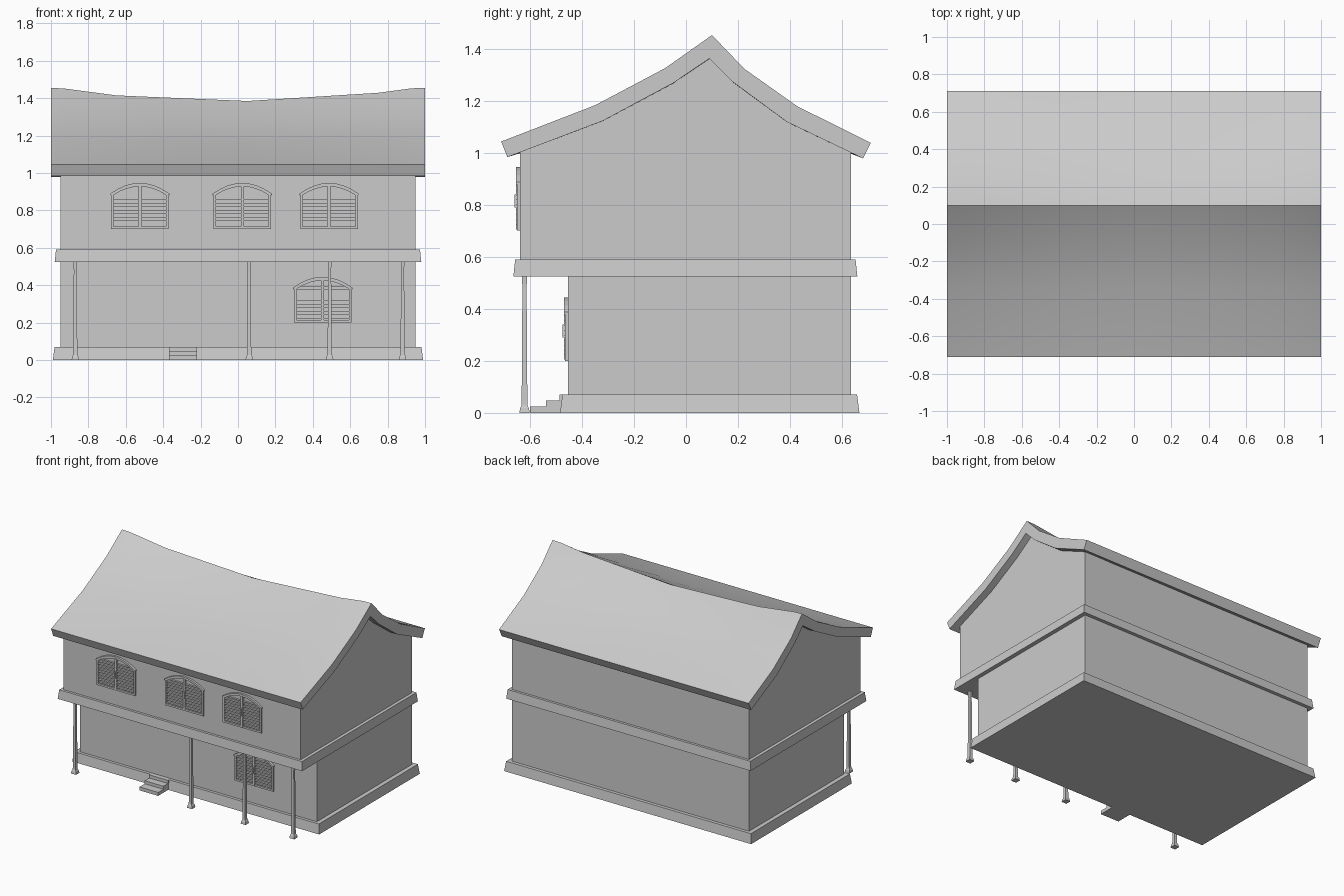
import bpy, bmesh, math

if "Cube" in bpy.data.objects:
    bpy.data.objects.remove(bpy.data.objects["Cube"])


def make(name, verts, faces, smooth=False):
    me = bpy.data.meshes.new(name)
    me.from_pydata(verts, [], faces)
    bm = bmesh.new()
    bm.from_mesh(me)
    bmesh.ops.recalc_face_normals(bm, faces=bm.faces)
    bm.to_mesh(me)
    bm.free()
    ob = bpy.data.objects.new(name, me)
    bpy.context.collection.objects.link(ob)
    if smooth:
        bpy.ops.object.select_all(action='DESELECT')
        bpy.context.view_layer.objects.active = ob
        ob.select_set(True)
        bpy.ops.object.shade_smooth_by_angle(angle=math.radians(25))
    return ob


def loft(name, rings, smooth=False, closed=False):
    """Join equal-sized loops of points; cap the ends unless closed on itself."""
    n, m = len(rings[0]), len(rings)
    faces = []
    for k in range(m if closed else m - 1):
        a, b = k * n, (k + 1) % m * n
        faces += [(a + i, a + (i + 1) % n, b + (i + 1) % n, b + i) for i in range(n)]
    if not closed:
        faces += [tuple(range(n)), tuple(range((m - 1) * n, m * n))]
    return make(name, [p for r in rings for p in r], faces, smooth)


def rect(x0, x1, y0, y1, z):
    return [(x0, y0, z), (x1, y0, z), (x1, y1, z), (x0, y1, z)]


def box(name, x0, x1, y0, y1, z0, z1, taper=0.0):
    t = taper
    return loft(name, [rect(x0, x1, y0, y1, z0),
                       rect(x0 + t, x1 - t, y0 + t, y1 - t, z1)])


# plinth, ground floor and floor band
box("plinth", -0.99, 0.99, -0.485, 0.668, 0, 0.07, 0.009)
box("ground_floor", -0.95, 0.95, -0.455, 0.635, 0.06, 0.53)
box("floor_band", -0.98, 0.98, -0.665, 0.66, 0.525, 0.59, 0.007)

# roof profile in y, z: upper skin and lower skin
outer = [(-0.712, 1.045), (-0.35, 1.185), (-0.08, 1.328), (0.10, 1.455),
         (0.225, 1.325), (0.43, 1.18), (0.712, 1.04)]
inner = [(0.682, 0.98), (0.39, 1.12), (0.18, 1.275), (0.09, 1.365),
         (-0.05, 1.27), (-0.32, 1.125), (-0.688, 0.985)]

# upper floor with gables reaching the roof underside
gable = [(-0.64, 0.58), (-0.64, 1.015)] + \
        [(y, z + 0.008) for y, z in inner[::-1][1:-1]] + [(0.635, 1.012), (0.635, 0.58)]
loft("upper_floor", [[(x, y, z) for y, z in gable] for x in (-0.95, 0.95)])

# sagging roof: the drop grows from eaves to ridge
sag = [(-1, 0), (-0.93, 0.003), (-0.65, 0.04), (-0.3, 0.055), (0.05, 0.07),
       (0.4, 0.048), (0.75, 0.026), (0.93, 0.002), (1, 0)]


def section(x, drop):
    out = []
    for pts, low in ((outer, 1.045), (inner, 0.985)):
        for y, z in pts:
            f = max(0, (z - low) / (0.41 if pts is outer else 0.38))
            out.append((x, y, z - drop * f))
    return out


loft("roof", [section(x, d) for x, d in sag], smooth=True)

# porch posts with flared feet
for x in (-0.87, 0.06, 0.49, 0.88):
    loft("porch_post", [rect(x - w, x + w, -0.622 - w, -0.622 + w, z)
                        for z, w in ((0, 0.02), (0.018, 0.017), (0.028, 0.012),
                                     (0.045, 0.011), (0.35, 0.009), (0.48, 0.008),
                                     (0.53, 0.010))])

# entrance steps
for y, h in ((-0.60, 0.025), (-0.54, 0.047), (-0.488, 0.07)):
    box("entrance_step", -0.37, -0.22, y, -0.47, 0, h)


# arched, louvred windows
def arch(cx, hw, z0, spring, top, y, n=8):
    pts = [(cx - hw, y, z0)]
    for i in range(n + 1):
        t = -1 + 2 * i / n
        pts.append((cx + hw * t, y, spring + (top - spring) * (1 - t * t)))
    return pts + [(cx + hw, y, z0)]


def window(cx, z0, y):
    yf, yb = y - 0.011, y + 0.004
    out = [arch(cx, 0.154, z0, z0 + 0.19, z0 + 0.242, v) for v in (yf, yb)]
    inn = [arch(cx, 0.141, z0 + 0.013, z0 + 0.18, z0 + 0.226, v) for v in (yf, yb)]
    loft("window_frame", [out[0], out[1], inn[1], inn[0]], closed=True)
    # hood moulding over the arch
    path = arch(cx, 0.158, z0, z0 + 0.188, z0 + 0.245, y)[1:-1]
    loft("window_hood", [[(x, y, z), (x, y - 0.015, z), (x, y - 0.015, z - 0.010),
                          (x, y, z - 0.010)] for x, _, z in path])
    box("window_mullion", cx - 0.008, cx + 0.008, y - 0.014, y + 0.004, z0 + 0.005, z0 + 0.23)
    box("window_catch", cx - 0.005, cx + 0.005, y - 0.02, y, z0 + 0.09, z0 + 0.14)
    for i in range(10):
        z = z0 + 0.022 + i * 0.019
        over = (z - z0 - 0.18) / 0.046
        reach = 0.142 * math.sqrt(max(0, 1 - max(0, over)))
        for s in (-1, 1):
            a, b = sorted((cx + s * 0.008, cx + s * reach))
            box("shutter_slat", a, b, y - 0.015, y + 0.002, z, z + 0.002)


for cx in (-0.525, 0.023, 0.487):
    window(cx, 0.702, -0.64)
window(0.453, 0.2, -0.455)
